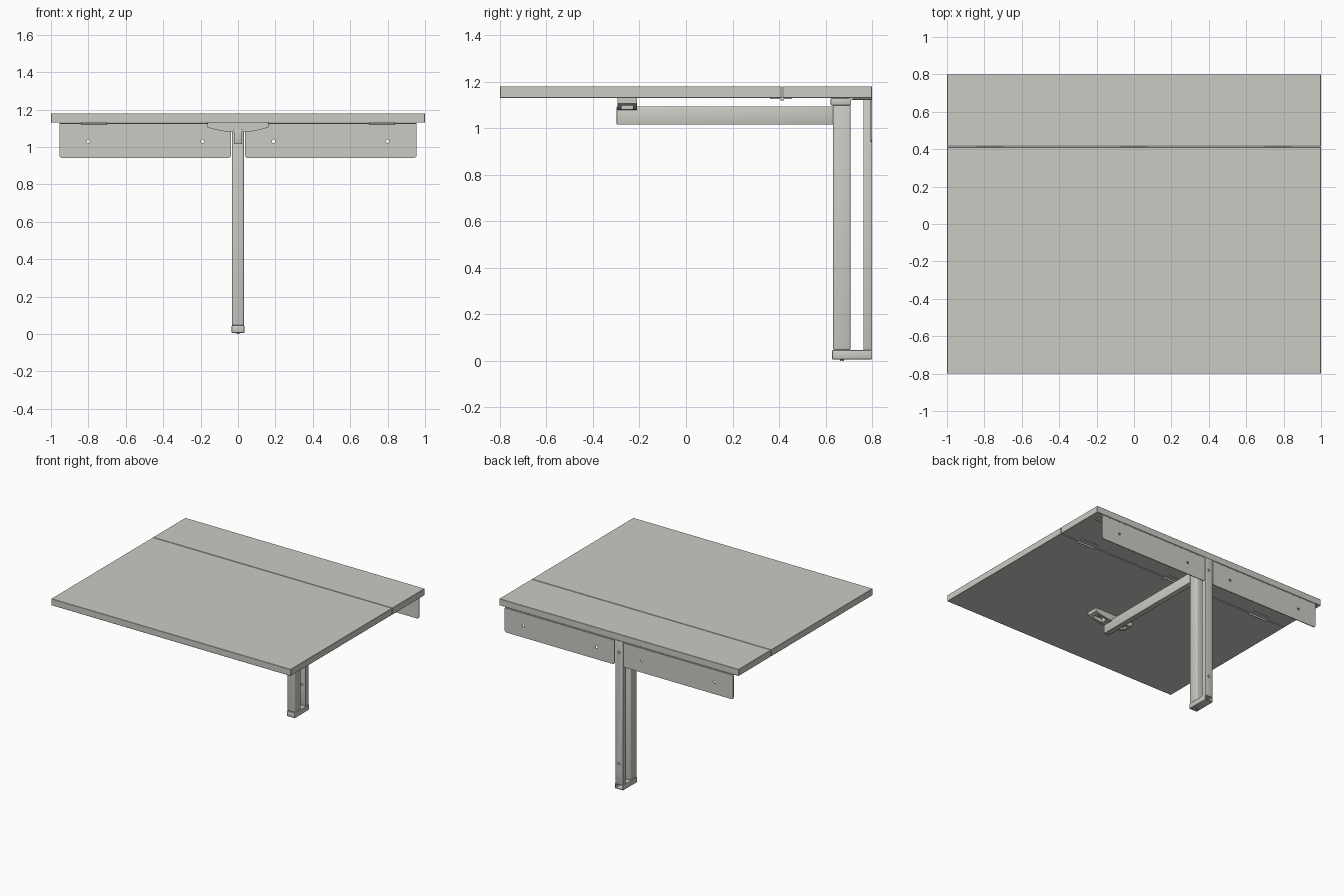
import bpy, bmesh, math
from mathutils import Matrix

if "Cube" in bpy.data.objects:
    bpy.data.objects.remove(bpy.data.objects["Cube"])

grey = bpy.data.materials.new("warm_grey")
grey.diffuse_color = (0.60, 0.60, 0.56, 1)
grey.use_nodes = True
grey.node_tree.nodes["Principled BSDF"].inputs["Base Color"].default_value = grey.diffuse_color


def finish(name, bm):
    bmesh.ops.recalc_face_normals(bm, faces=bm.faces)
    me = bpy.data.meshes.new(name)
    bm.to_mesh(me)
    bm.free()
    me.materials.append(grey)
    ob = bpy.data.objects.new(name, me)
    bpy.context.collection.objects.link(ob)
    return ob


def apply_mod(ob, kind, **props):
    mod = ob.modifiers.new(kind, kind)
    for k, v in props.items():
        setattr(mod, k, v)
    bpy.ops.object.select_all(action='DESELECT')
    bpy.context.view_layer.objects.active = ob
    ob.select_set(True)
    bpy.ops.object.modifier_apply(modifier=mod.name)


def box(name, x, y, z, bevel=0, segments=2):
    bm = bmesh.new()
    bmesh.ops.create_cube(bm, size=1)
    for v in bm.verts:
        for i, (lo, hi) in enumerate((x, y, z)):
            v.co[i] = lo if v.co[i] < 0 else hi
    ob = finish(name, bm)
    if bevel:
        apply_mod(ob, 'BEVEL', width=bevel, segments=segments)
    return ob


def rod(name, centre, radius, length, axis, sides=20):
    bm = bmesh.new()
    turn = {'x': Matrix.Rotation(math.pi / 2, 4, 'Y'),
            'y': Matrix.Rotation(math.pi / 2, 4, 'X'),
            'z': Matrix.Identity(4)}[axis]
    bmesh.ops.create_cone(bm, cap_ends=True, segments=sides, radius1=radius,
                          radius2=radius, depth=length,
                          matrix=Matrix.Translation(centre) @ turn)
    return finish(name, bm)


def extrude_xz(name, pts, y0, y1):
    bm = bmesh.new()
    face = bm.faces.new([bm.verts.new((x, y0, z)) for x, z in pts])
    ext = bmesh.ops.extrude_face_region(bm, geom=[face])
    moved = [g for g in ext["geom"] if isinstance(g, bmesh.types.BMVert)]
    bmesh.ops.translate(bm, verts=moved, vec=(0, y1 - y0, 0))
    return finish(name, bm)


def cut(ob, cutter):
    apply_mod(ob, 'BOOLEAN', object=cutter, operation='DIFFERENCE', solver='EXACT')
    bpy.data.objects.remove(cutter)


def smooth(ob):
    bpy.ops.object.select_all(action='DESELECT')
    bpy.context.view_layer.objects.active = ob
    ob.select_set(True)
    bpy.ops.object.shade_smooth_by_angle(angle=math.radians(35))


# Table top: folding front leaf and fixed rear shelf
box("front_leaf", (-1, 1), (-0.80, 0.411), (1.13, 1.18), 0.002, 1)
box("rear_shelf", (-1, 1), (0.415, 0.80), (1.13, 1.18), 0.002, 1)

# Wall brackets: upright plate with rounded lower corners and a top flange
for s, side in ((-1, "left"), (1, "right")):
    r, x0, x1, zb, zt = 0.016, 0.037, 0.955, 0.94, 1.122
    pts = [(x0, zt)]
    for cx, start in ((x0 + r, 180), (x1 - r, 270)):
        for i in range(6):
            a = math.radians(start + 18 * i)
            pts.append((cx + r * math.cos(a), zb + r + r * math.sin(a)))
    pts.append((x1, zt))
    plate = extrude_xz(side + "_wall_plate", [(s * x, z) for x, z in pts], 0.794, 0.80)
    for hx in (0.19, 0.80):
        cut(plate, rod("hole_cutter", (s * hx, 0.797, 1.03), 0.009, 0.05, 'y', 16))
    smooth(plate)
    box(side + "_wall_flange", sorted((s * x0, s * x1)), (0.715, 0.80), (1.122, 1.129), 0.003)

# Wall post with screw holes
post = box("wall_post", (-0.032, 0.032), (0.762, 0.80), (0.045, 1.125), 0.003)
for hz in (0.20, 1.04):
    cut(post, rod("hole_cutter", (0, 0.78, hz), 0.009, 0.1, 'y', 16))
smooth(post)

# Swinging post with rounded edges and its support arm
smooth(box("swing_post", (-0.032, 0.032), (0.632, 0.708), (0.045, 1.10), 0.009, 3))
smooth(box("support_arm", (-0.021, 0.021), (-0.298, 0.636), (1.015, 1.093), 0.003))

# Lower pivot bracket: tube open toward the wall, with pivot pin below
foot = box("lower_pivot_bracket", (-0.034, 0.034), (0.628, 0.80), (0.006, 0.046), 0.004)
cut(foot, box("foot_cutter", (-0.028, 0.028), (0.72, 0.85), (0.012, 0.040)))
smooth(foot)
smooth(rod("lower_pivot_pin", (0, 0.67, 0.005), 0.009, 0.01, 'z'))

# Upper pivot bracket and strap to the wall post
smooth(box("upper_pivot_bracket", (-0.034, 0.034), (0.622, 0.710), (1.098, 1.130), 0.005))
box("upper_strap", (-0.034, 0.034), (0.70, 0.80), (1.122, 1.130))

# Curved rest under the leaf, notched for the arm, with a screw pocket each side
pts = [(-0.163, 1.131)]
for i in range(25):
    x = -0.163 + 0.326 * i / 24
    pts.append((x, 1.078 + 0.027 * (x / 0.163) ** 2))
pts.append((0.163, 1.131))
rest = extrude_xz("arm_rest_block", pts, -0.295, -0.21)
cut(rest, box("notch_cutter", (-0.022, 0.022), (-0.4, 0), (1.0, 1.094)))
for s in (-1, 1):
    cut(rest, box("pocket_cutter", sorted((s * 0.055, s * 0.135)), (-0.278, -0.227), (1.0, 1.112)))
    rod("rest_screw", (s * 0.095, -0.2525, 1.110), 0.010, 0.008, 'z', 16)
smooth(rest)

# Three hinges under the fold line
for n, x in enumerate((-0.77, 0, 0.77)):
    for y0, y1 in ((0.362, 0.410), (0.416, 0.455)):
        box(f"hinge_leaf_{n + 1}", (x - 0.07, x + 0.07), (y0, y1), (1.125, 1.131))
    smooth(rod(f"hinge_knuckle_{n + 1}", (x, 0.413, 1.124), 0.008, 0.14, 'x', 14))
